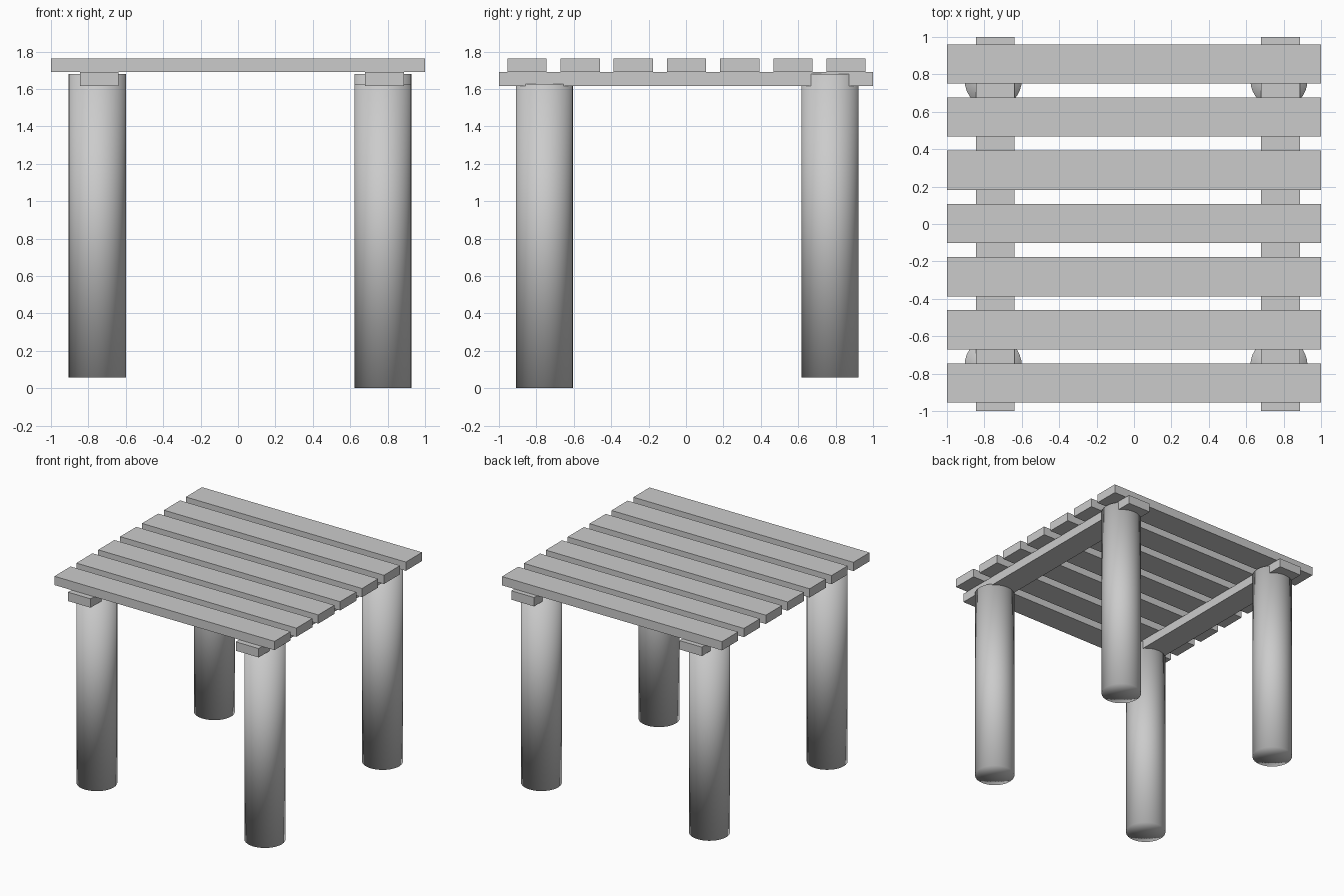
import bpy

if "Cube" in bpy.data.objects:
    bpy.data.objects.remove(bpy.data.objects["Cube"])


def box(name, x, y, z):
    """Box from (min, max) ranges on each axis."""
    lo, hi = zip(x, y, z)
    bpy.ops.mesh.primitive_cube_add(size=1, location=[(a + b) / 2 for a, b in zip(lo, hi)])
    ob = bpy.context.object
    ob.name = name
    ob.scale = [b - a for a, b in zip(lo, hi)]
    bpy.ops.object.transform_apply(location=False, rotation=False, scale=True)


def leg(name, x, y, bottom, top):
    """Round post with softly shaded fan caps."""
    bpy.ops.mesh.primitive_cylinder_add(vertices=32, radius=0.153, depth=top - bottom,
                                        end_fill_type='TRIFAN',
                                        location=(x, y, (bottom + top) / 2))
    bpy.context.object.name = name
    bpy.ops.object.shade_smooth()


# Seven top slats with even gaps
for i in range(7):
    y = -0.85 + i * 0.2843
    box(f"slat_{i + 1}", (-1, 1), (y - 0.105, y + 0.105), (1.69, 1.762))

# Two support beams running front to back
box("left_beam", (-0.845, -0.64), (-1, 1), (1.617, 1.69))
box("right_beam", (0.68, 0.888), (-1, 1), (1.617, 1.69))

# Four posts; the front right one sits slightly lower
leg("front_left_leg", -0.753, -0.757, 0.058, 1.681)
leg("back_left_leg", -0.753, 0.77, 0.058, 1.681)
leg("back_right_leg", 0.775, 0.77, 0.058, 1.681)
leg("front_right_leg", 0.775, -0.757, 0.0, 1.627)
